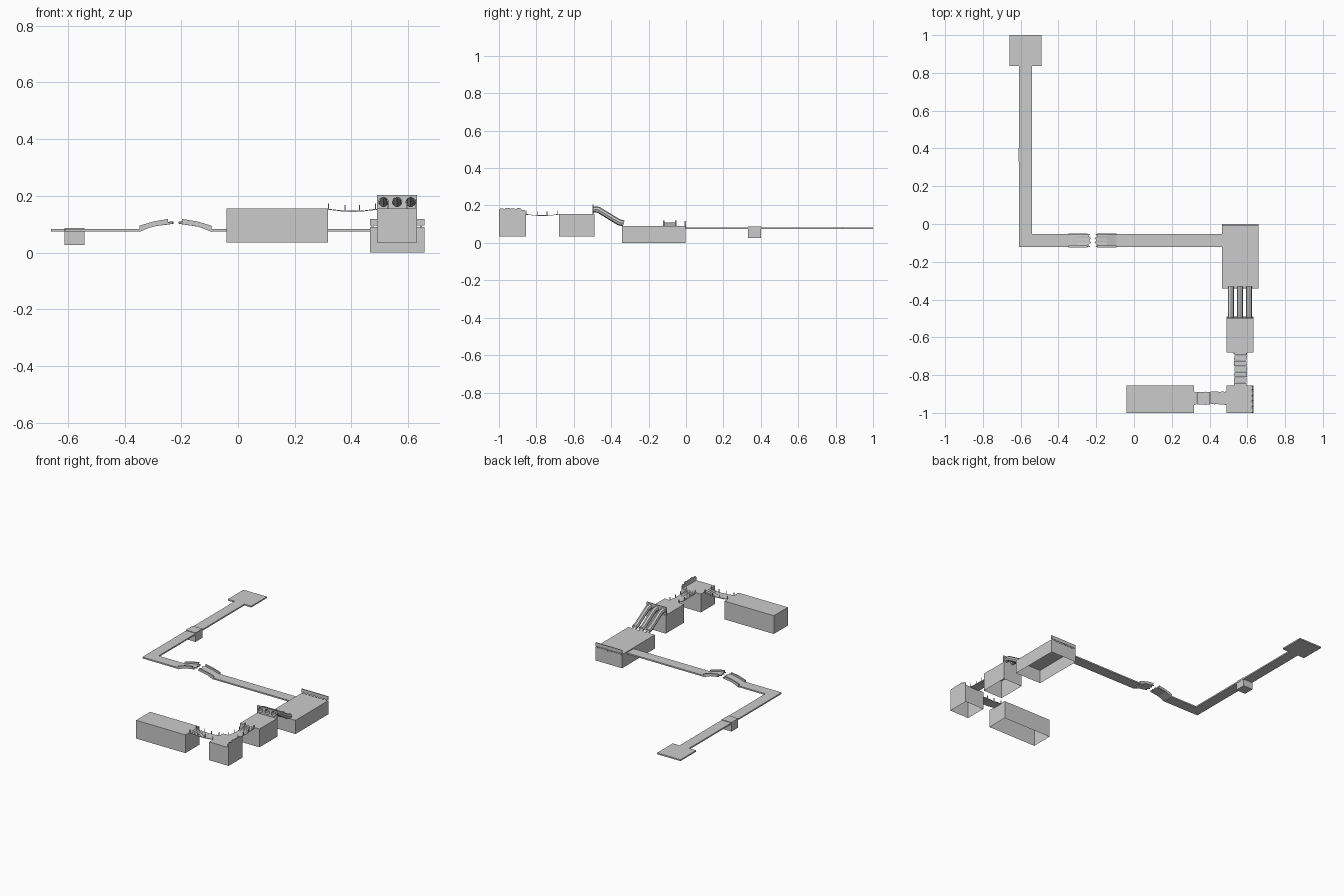
import bpy, bmesh, math, random

if "Cube" in bpy.data.objects:
    bpy.data.objects.remove(bpy.data.objects["Cube"])
random.seed(4)


def finish(name, bm):
    bmesh.ops.recalc_face_normals(bm, faces=bm.faces)
    me = bpy.data.meshes.new(name)
    bm.to_mesh(me)
    bm.free()
    ob = bpy.data.objects.new(name, me)
    bpy.context.collection.objects.link(ob)
    return ob


def add_box(bm, x0, x1, y0, y1, z0, z1):
    vs = bmesh.ops.create_cube(bm, size=1)["verts"]
    for v in vs:
        v.co = (x0 if v.co.x < 0 else x1, y0 if v.co.y < 0 else y1, z0 if v.co.z < 0 else z1)
    return vs


def box(name, *b, open_bottom=False):
    bm = bmesh.new()
    add_box(bm, *b)
    ob_faces = [f for f in bm.faces if all(abs(v.co.z - b[4]) < 1e-6 for v in f.verts)]
    bmesh.ops.recalc_face_normals(bm, faces=bm.faces)
    if open_bottom:
        bmesh.ops.delete(bm, geom=ob_faces, context="FACES")
    return finish(name, bm)


def prism(name, pts, offset):
    """Polygon of 3D points pushed along an offset."""
    bm = bmesh.new()
    f = bm.faces.new([bm.verts.new(p) for p in pts])
    r = bmesh.ops.extrude_face_region(bm, geom=[f], use_keep_orig=True)
    bmesh.ops.translate(bm, vec=offset, verts=[v for v in r["geom"] if isinstance(v, bmesh.types.BMVert)])
    return finish(name, bm)


def curve_mesh(name, dims, splines, cyclic, **settings):
    cu = bpy.data.curves.new(name, "CURVE")
    cu.dimensions = dims
    for k, v in settings.items():
        setattr(cu, k, v)
    for pts in splines:
        s = cu.splines.new("POLY")
        s.points.add(len(pts) - 1)
        for p, c in zip(s.points, pts):
            p.co = (*c, 1)
        s.use_cyclic_u = cyclic
    ob = bpy.data.objects.new(name, cu)
    bpy.context.collection.objects.link(ob)
    bpy.ops.object.select_all(action="DESELECT")
    ob.select_set(True)
    bpy.context.view_layer.objects.active = ob
    bpy.ops.object.convert(target="MESH")
    return bpy.context.object


# Hollow ground blocks
box("start_block", -0.04, 0.318, -1.0, -0.855, 0.035, 0.155, open_bottom=True)
box("corner_block", 0.49, 0.632, -1.0, -0.855, 0.035, 0.155, open_bottom=True)
box("middle_block", 0.49, 0.632, -0.68, -0.49, 0.035, 0.155, open_bottom=True)
box("large_platform", 0.466, 0.658, -0.342, -0.002, 0.0, 0.09, open_bottom=True)

# Uneven stone wall on the outer edge of the corner block
bm = bmesh.new()
y = -1.0
for w, h in ((0.03, 0.028), (0.032, 0.032), (0.028, 0.03), (0.03, 0.031), (0.022, 0.022)):
    top = 0.155 + h
    prof = [(0.625, y, 0.155), (0.625, y + w, 0.155), (0.625, y + w, top - 0.006),
            (0.625, y + w - 0.006, top), (0.625, y + 0.006, top), (0.625, y, top - 0.006)]
    f = bm.faces.new([bm.verts.new(p) for p in prof])
    r = bmesh.ops.extrude_face_region(bm, geom=[f], use_keep_orig=True)
    bmesh.ops.translate(bm, vec=(0.007, 0, 0), verts=[v for v in r["geom"] if isinstance(v, bmesh.types.BMVert)])
    y += w
finish("stone_wall", bm)


# Sagging plank bridges with side posts
def plank_bridge(name, start, end, across, along_x):
    deck, posts = bmesh.new(), bmesh.new()
    n = 12
    step = (end - start) / n

    def put(bm, a0, a1, c0, c1, z0, z1):
        add_box(bm, *((a0, a1, c0, c1) if along_x else (c0, c1, a0, a1)), z0, z1)

    def sag(t):
        return 0.155 - 0.028 * t * (1 - t)

    for i in range(n):
        z = sag((i + 0.5) / n)
        j = random.uniform(-0.002, 0.002)
        put(deck, start + i * step, start + (i + 0.97) * step,
            across[0] + j, across[1] + j, z - 0.004, z)
    for t in (0.01, 0.34, 0.64, 0.97):
        for c in across:
            a, z = start + t * (end - start), sag(t)
            put(posts, a - 0.0018, a + 0.0018, c - 0.002, c + 0.002, z - 0.003, z + 0.019)
    finish(name + "_deck", deck)
    finish(name + "_posts", posts)


plank_bridge("first_bridge", 0.318, 0.49, (-0.955, -0.888), True)
plank_bridge("second_bridge", -0.855, -0.68, (0.53, 0.596), False)

# Pipe slides behind a plate with three round openings
centres = (0.513, 0.561, 0.609)
R = 0.0165
holes = [[(c + R * math.cos(k * math.pi / 8), 0.179 + R * math.sin(k * math.pi / 8), 0)
          for k in range(16)] for c in centres]
plate = curve_mesh("pipe_plate", "2D", [[(0.49, 0.155, 0), (0.632, 0.155, 0), (0.632, 0.204, 0), (0.49, 0.204, 0)]] + holes,
                   True, fill_mode="BOTH", extrude=0.003)
plate.rotation_euler = (math.pi / 2, 0, 0)
plate.location.y = -0.497
for i, c in enumerate(centres):
    path = [(c, -0.497, 0.179), (c, -0.468, 0.177), (c, -0.36, 0.111), (c, -0.333, 0.104)]
    tube = curve_mesh(f"pipe_slide_{i + 1}", "3D", [path], False, fill_mode="FULL",
                      bevel_depth=R, bevel_resolution=2)
    tube.select_set(True)
    bpy.ops.object.shade_smooth_by_angle(angle=math.radians(25))

# Low back wall of the large platform, held on small posts
box("back_wall", 0.466, 0.658, -0.007, -0.001, 0.095, 0.118)
bm = bmesh.new()
for i in range(8):
    x = 0.474 + i * 0.0245
    add_box(bm, x - 0.003, x + 0.003, -0.007, 0.0, 0.085, 0.097)
finish("back_wall_posts", bm)

# Long thin walkways and end platform
Z0, Z1 = 0.074, 0.083
box("walkway_right", -0.093, 0.466, -0.122, -0.052, Z0, Z1)
prism("walkway_left", [(-0.348, -0.122, Z0), (-0.348, -0.052, Z0), (-0.54, -0.052, Z0), (-0.54, 0.837, Z0),
                       (-0.61, 0.837, Z0), (-0.61, -0.122, Z0)], (0, 0, Z1 - Z0))
box("end_platform", -0.66, -0.49, 0.837, 1.0, Z0, Z1)
box("support_block", -0.612, -0.541, 0.332, 0.402, 0.027, 0.087)


# Broken arch bridge: two halves with side curbs and a jagged deck edge
def broken_half(name, outer, tip, deck_tip):
    d = tip - outer
    side = [(0, 0.073), (0.5, 0.094), (1, 0.102), (1.02, 0.119), (0.5, 0.11), (0, 0.095)]
    for tag, y0 in (("front", -0.124), ("back", -0.059)):
        prism(f"{name}_{tag}_curb", [(outer + t * d, y0, z) for t, z in side], (0, 0.009, 0))
    bm = bmesh.new()
    jag = (0, -0.012, 0.004, -0.006, 0.003, -0.01, 0)
    s = 1 if d > 0 else -1
    rows = []
    for i, j in enumerate(jag):
        y = -0.122 + 0.07 * i / 6
        rows.append([(outer, y, 0.083), (outer + 0.5 * d, y, 0.099), (deck_tip + s * j, y, 0.109)])
    vs = [[bm.verts.new(p) for p in r] for r in rows]
    for a, b in zip(vs, vs[1:]):
        for k in range(2):
            bm.faces.new((a[k], a[k + 1], b[k + 1], b[k]))
    bmesh.ops.recalc_face_normals(bm, faces=bm.faces)
    r = bmesh.ops.extrude_face_region(bm, geom=bm.faces[:], use_keep_orig=True)
    bmesh.ops.translate(bm, vec=(0, 0, -0.007), verts=[v for v in r["geom"] if isinstance(v, bmesh.types.BMVert)])
    finish(name + "_deck", bm)


broken_half("broken_bridge_left", -0.348, -0.248, -0.231)
broken_half("broken_bridge_right", -0.093, -0.195, -0.205)
